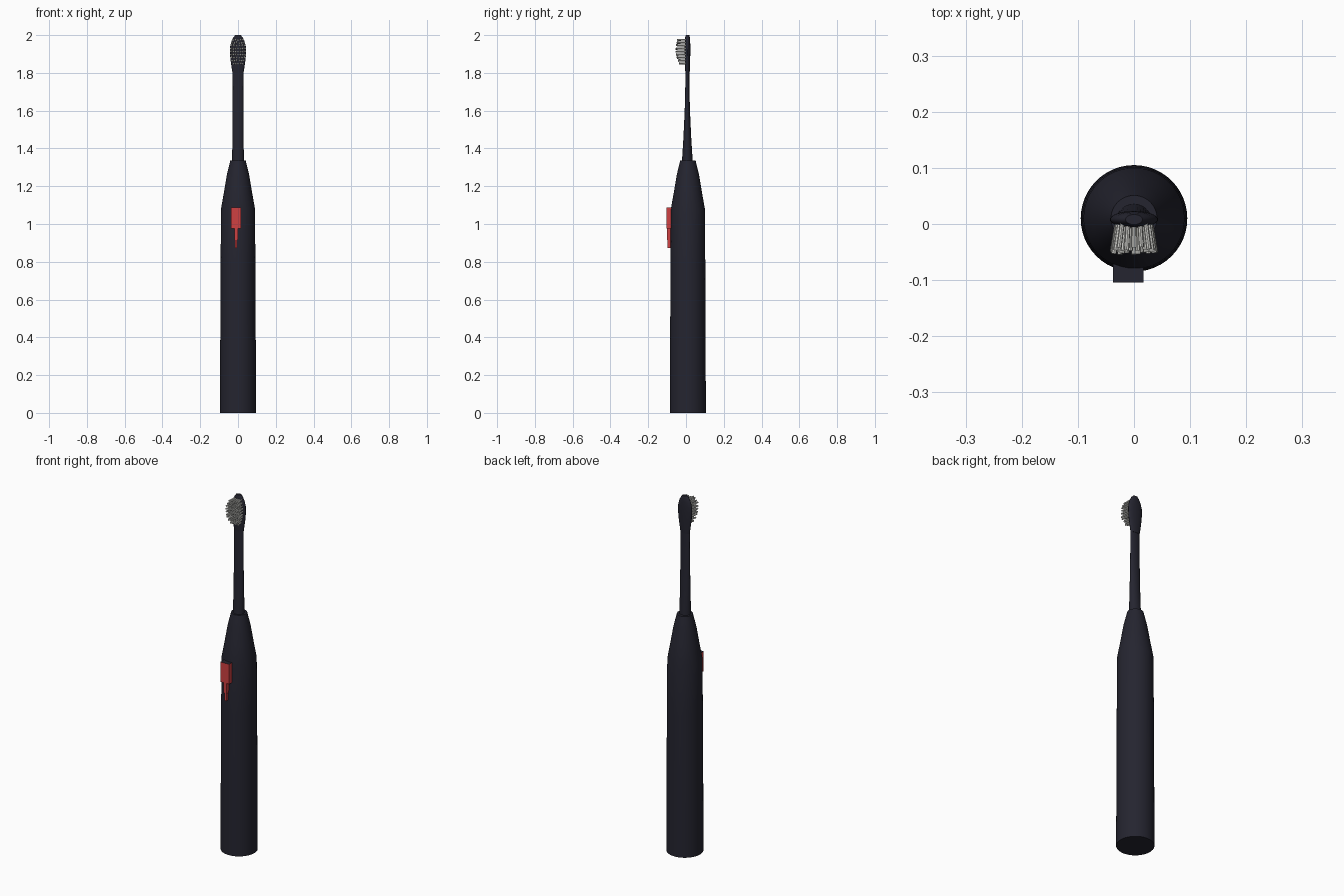
import bpy, bmesh, math, random
from mathutils import Vector

if "Cube" in bpy.data.objects:
    bpy.data.objects.remove(bpy.data.objects["Cube"])

random.seed(4)


def material(name, rgb):
    m = bpy.data.materials.new(name)
    m.diffuse_color = (*rgb, 1)
    m.use_nodes = True
    m.node_tree.nodes["Principled BSDF"].inputs["Base Color"].default_value = m.diffuse_color
    return m


DARK = material("dark navy", (0.018, 0.018, 0.029))
RED = material("red", (0.62, 0.052, 0.055))
GREY = material("light grey", (0.66, 0.66, 0.63))


def finish(name, bm, mats, angle=None):
    bmesh.ops.recalc_face_normals(bm, faces=bm.faces)
    me = bpy.data.meshes.new(name)
    bm.to_mesh(me)
    bm.free()
    for m in mats:
        me.materials.append(m)
    ob = bpy.data.objects.new(name, me)
    bpy.context.collection.objects.link(ob)
    if angle:
        bpy.ops.object.select_all(action='DESELECT')
        ob.select_set(True)
        bpy.context.view_layer.objects.active = ob
        bpy.ops.object.shade_smooth_by_angle(angle=math.radians(angle))
    return ob


def loft(name, sections, sides):
    """Skin elliptical sections given as (z, centre y, x radius, y radius)."""
    bm = bmesh.new()
    rings = []
    for z, cy, rx, ry in sections:
        rings.append([bm.verts.new((rx * math.cos(2 * math.pi * i / sides),
                                    cy + ry * math.sin(2 * math.pi * i / sides), z))
                      for i in range(sides)])
    for a, b in zip(rings, rings[1:]):
        for i in range(sides):
            j = (i + 1) % sides
            bm.faces.new((a[i], a[j], b[j], b[i]))
    bm.faces.new(rings[0])
    bm.faces.new(rings[-1])
    return finish(name, bm, [DARK], 30)


# Handle: nearly straight grip with a tapering shoulder
loft("handle", [(z, 0.01, r, r) for z, r in (
    (0, 0.095), (0.38, 0.094), (0.8, 0.092), (1.08, 0.09),
    (1.17, 0.074), (1.26, 0.059), (1.31, 0.047), (1.335, 0.041))], 48)

# Neck: round at the base, flattening upwards
loft("neck", [(1.325, 0.007, 0.031, 0.029), (1.45, 0.007, 0.03, 0.021),
              (1.6, 0.007, 0.029, 0.014), (1.72, 0.007, 0.028, 0.011),
              (1.82, 0.007, 0.029, 0.010)], 32)

# Brush head: flat oval plate
loft("brush_head", [(1.79, 0.008, 0.028, 0.011), (1.83, 0.008, 0.034, 0.013),
                    (1.87, 0.008, 0.040, 0.014), (1.91, 0.008, 0.043, 0.015),
                    (1.94, 0.008, 0.042, 0.015), (1.97, 0.008, 0.034, 0.014),
                    (1.99, 0.008, 0.023, 0.012), (2.0, 0.008, 0.015, 0.009)], 32)


# Bristles: tufts fanning out from the head, longest in the middle
bm = bmesh.new()
for row in range(9):
    z = 1.85 + row * 0.0158
    half = 0.030 * math.sqrt(max(0.0, 1 - ((z - 1.915) / 0.085) ** 2))
    count = max(3, round(half / 0.0052) + 1)
    for k in range(count):
        t = 2 * k / (count - 1) - 1
        root = Vector((t * half, 0.002, z))
        reach = 0.052 - 0.018 * ((z - 1.925) / 0.075) ** 2 + random.uniform(-0.003, 0.003)
        tip = Vector((t * half * 1.28, -reach, z + random.uniform(-0.003, 0.003)))
        axis = tip - root
        made = bmesh.ops.create_cone(bm, cap_ends=True, segments=8, radius1=0.0042,
                                     radius2=0.0046, depth=axis.length)["verts"]
        spin = axis.to_track_quat('Z', 'Y')
        for v in made:
            v.co = spin @ v.co + (root + tip) / 2
finish("bristles", bm, [GREY], 40)


# Switch: three stepped red blocks with dark upper ends
def block(name, x0, x1, y0, y1, z0, z1):
    bm = bmesh.new()
    bmesh.ops.create_cube(bm, size=1)
    for v in bm.verts:
        v.co = (x0 if v.co.x < 0 else x1, y0 if v.co.y < 0 else y1,
                z0 if v.co.z < 0 else z1)
    bm.normal_update()
    for f in bm.faces:
        f.material_index = 1 if f.normal.z > 0.5 else 0
    finish(name, bm, [RED, DARK])


block("switch_button", -0.037, 0.017, -0.104, -0.07, 0.975, 1.087)
block("switch_stem", -0.019, -0.001, -0.100, -0.07, 0.915, 0.975)
block("switch_tip", -0.015, -0.005, -0.097, -0.07, 0.872, 0.915)
